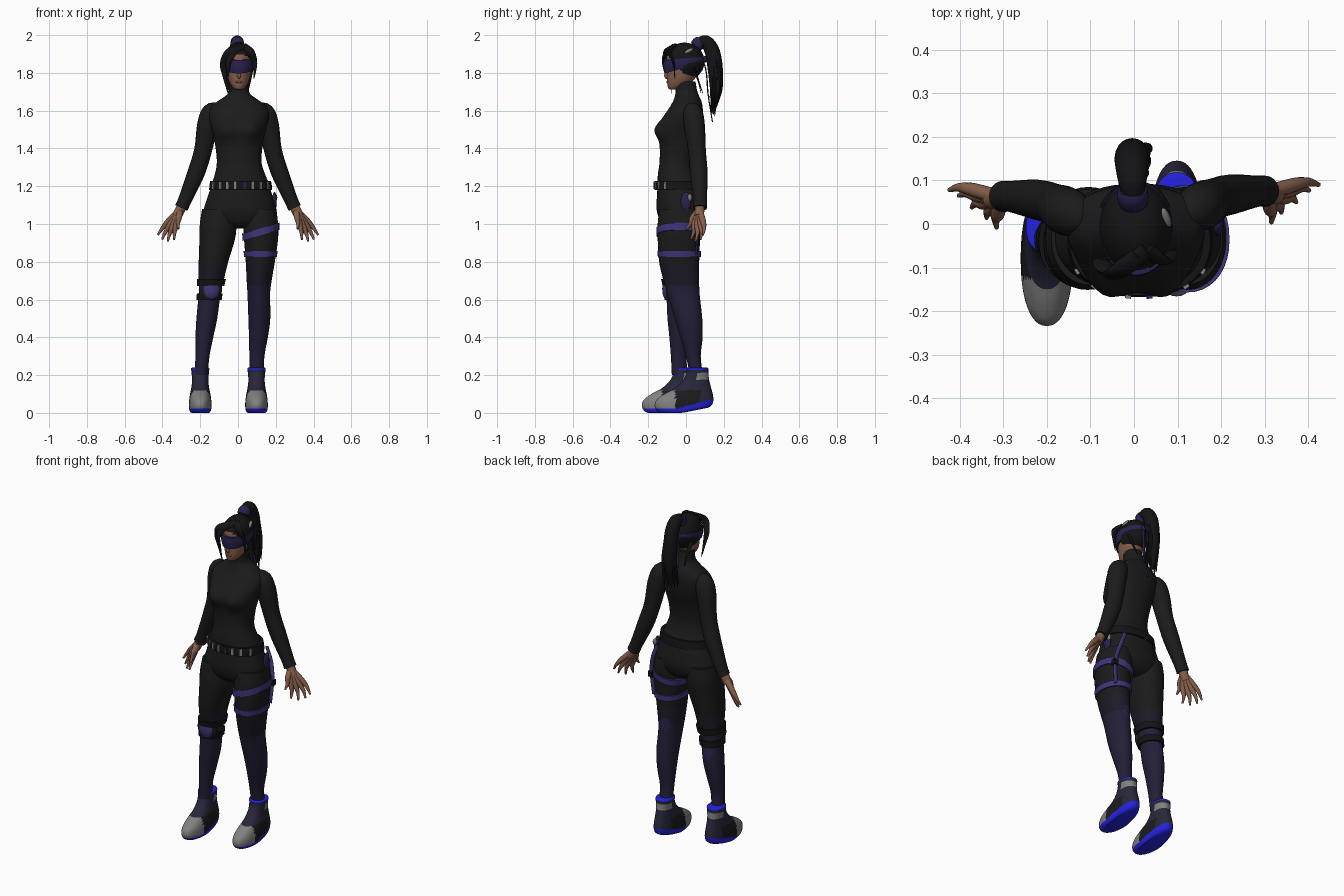
import bpy, bmesh, math, random
from mathutils import Vector, Matrix
random.seed(4)

def material(name, *rgb):
    m = bpy.data.materials.new(name)
    m.diffuse_color = (*rgb, 1)
    return m

CLOTH = material("black cloth", .011, .011, .011)
HAIR = material("hair black", .007, .007, .008)
FADE = material("faded indigo", .012, .011, .020)
INDIGO = material("indigo", .016, .014, .038)
PURPLE = material("purple", .055, .034, .19)
DEEP = material("deep purple", .022, .016, .075)
BLUE = material("sole blue", .018, .016, .72)
GREY = material("grey", .22, .22, .22)
SKIN = material("skin", .24, .115, .072)
NAVY = material("boot navy", .020, .020, .042)

def finish(name, bm, mats, rule=None):
    bmesh.ops.recalc_face_normals(bm, faces=bm.faces)
    if rule:
        for f in bm.faces:
            f.material_index = mats.index(rule(f.calc_center_median()))
    me = bpy.data.meshes.new(name)
    bm.to_mesh(me)
    bm.free()
    for m in mats:
        me.materials.append(m)
    ob = bpy.data.objects.new(name, me)
    bpy.context.collection.objects.link(ob)
    return ob

def spline(rows, k):
    """Catmull-Rom through tuples of numbers."""
    out = []
    for i in range(len(rows) - 1):
        a, b, c, d = (rows[max(0, min(len(rows) - 1, i + j))] for j in (-1, 0, 1, 2))
        for s in range(k):
            t = s / k
            out.append([.5 * (2*q + (r-p)*t + (2*p-5*q+4*r-s_)*t*t + (3*q-p-3*r+s_)*t**3)
                        for p, q, r, s_ in zip(a, b, c, d)])
    return out + [list(rows[-1])]

def skin_rings(name, rings, mats, rule=None):
    bm = bmesh.new()
    vs = [[bm.verts.new(p) for p in r] for r in rings]
    n = len(vs[0])
    for a, b in zip(vs, vs[1:]):
        for i in range(n):
            bm.faces.new((a[i], a[(i+1) % n], b[(i+1) % n], b[i]))
    bm.faces.new(vs[0])
    bm.faces.new(vs[-1])
    return finish(name, bm, mats, rule)

def loft(name, rows, mats, rule=None, p=2.0, k=4, n=36, sculpt=None):
    """Rows are (z, centre x, half width, front y, back y)."""
    rings = []
    for z, xc, rx, yf, yb in spline(rows, k):
        ring = []
        for i in range(n):
            a = 2 * math.pi * i / n
            c, s = math.cos(a), math.sin(a)
            v = Vector((xc + rx * math.copysign(abs(c) ** (2/p), c),
                        (yf+yb)/2 + (yb-yf)/2 * math.copysign(abs(s) ** (2/p), s), z))
            ring.append(sculpt(v) if sculpt else v)
        rings.append(ring)
    return skin_rings(name, rings, mats, rule)

def tube(name, pts, mat, flat=1.0, n=10, k=4):
    """Points are (x, y, z, radius); flat scales the depth."""
    pts = spline(pts, k)
    rings = []
    for i, q in enumerate(pts):
        t = (Vector(pts[min(i+1, len(pts)-1)][:3]) - Vector(pts[max(i-1, 0)][:3])).normalized()
        u = (Vector((1, 0, 0)) - t * t.x).normalized()
        w = t.cross(u)
        r = max(q[3], .001)
        rings.append([Vector(q[:3]) + u*r*math.cos(2*math.pi*j/n) + w*r*flat*math.sin(2*math.pi*j/n)
                      for j in range(n)])
    return skin_rings(name, rings, [mat])

def blob(name, loc, scale, mat, rot=None, box=False):
    bm = bmesh.new()
    if box:
        bmesh.ops.create_cube(bm, size=2)
    else:
        bmesh.ops.create_uvsphere(bm, u_segments=20, v_segments=12, radius=1)
    m = Matrix.Translation(loc) @ (rot or Matrix()) @ Matrix.Diagonal((*scale, 1))
    bmesh.ops.transform(bm, matrix=m, verts=bm.verts)
    return finish(name, bm, [mat])

def band(name, rows, z0, z1, off, mat, tilt=0):
    """Strap that hugs a lofted leg."""
    def at(z):
        for a, b in zip(rows, rows[1:]):
            if a[0] >= z >= b[0]:
                t = (a[0]-z) / (a[0]-b[0])
                r = [p + (q-p)*t for p, q in zip(a, b)]
                return (z, r[1], r[2]+off, r[3]-off, r[4]+off)
    xc = at((z0+z1)/2)[1]
    return loft(name, [at(z1), at((z0+z1)/2), at(z0)], [mat], k=2, p=2.15,
                sculpt=lambda v: Vector((v.x, v.y, v.z + tilt*(v.x-xc))))

# sweater with high collar
def bust(v):
    for x in (-.065, .075):
        d = ((v.x-x)/.06)**2 + ((v.z-1.5)/.055)**2
        if v.y < 0:
            v.y -= .038 * math.exp(-d)
    return v

loft("sweater", [(1.222, .013, .148, -.152, .070), (1.27, .01, .131, -.148, .05), (1.33, .006, .118, -.14, .042),
     (1.42, .005, .126, -.138, .055), (1.5, .005, .143, -.138, .078), (1.57, .005, .158, -.115, .088),
     (1.62, .005, .148, -.085, .088), (1.655, .005, .105, -.066, .08), (1.685, .005, .063, -.057, .066),
     (1.71, .005, .052, -.056, .058), (1.755, .005, .05, -.06, .05)], [CLOTH], p=2.2, n=48, sculpt=bust)

# arms and hands
for side, s, dy in (("left", 1, 0), ("right", -1, -.012)):
    mir = lambda pts: [(s*x, y+dy, z, r) for x, y, z, r in pts]
    tube(side + "_sleeve", mir([(.10, .025, 1.605, .035), (.14, .035, 1.59, .052), (.162, .045, 1.52, .055),
         (.185, .058, 1.39, .047), (.222, .068, 1.27, .046), (.28, .075, 1.13, .036), (.300, .075, 1.085, .036)]),
         CLOTH, n=20)
    tube(side + "_wrist", mir([(.29, .075, 1.11, .026), (.312, .072, 1.065, .026), (.325, .07, 1.04, .026)]), SKIN)
    for i, (kx, ky, kz, tx, ty, tz) in enumerate([
            (.312, .035, 1.035, .315, .003, .975), (.325, .045, 1.00, .338, .026, .918),
            (.342, .06, .995, .372, .05, .908), (.357, .077, 1.00, .402, .077, .918),
            (.368, .09, 1.015, .424, .09, .942)]):
        mx, my, mz = (kx+tx)/2 + .004, (ky+ty)/2 + .006, (kz+tz)/2
        tube(f"{side}_finger_{i+1}", mir([(.308, .072, 1.075, .018), (kx, ky, kz, .016),
             (mx, my, mz, .0105), (tx, ty, tz, .005)]), SKIN, k=3)

# trousers
RIGHT = [(1.08, -.10, .09, -.14, .08), (1.0, -.105, .097, -.15, .085), (.92, -.11, .094, -.15, .075),
         (.8, -.13, .078, -.142, .055), (.7, -.142, .066, -.12, .04), (.63, -.15, .058, -.105, .03),
         (.5, -.165, .055, -.098, .035), (.4, -.178, .047, -.088, .022), (.3, -.188, .037, -.08, .003),
         (.2, -.196, .036, -.075, .01)]
LEFT = [(1.08, .115, .088, -.14, .08), (1.0, .12, .092, -.15, .085), (.92, .122, .09, -.15, .075),
        (.8, .118, .077, -.14, .07), (.7, .112, .066, -.118, .07), (.63, .11, .06, -.098, .072),
        (.5, .113, .058, -.06, .086), (.4, .108, .05, -.03, .088), (.3, .1, .04, 0, .078),
        (.2, .098, .038, .02, .09)]
loft("trouser_seat", [(1.225, .014, .146, -.148, .068), (1.13, .011, .176, -.155, .086), (1.06, .009, .19, -.153, .092),
     (1.0, .008, .15, -.125, .07), (.975, .008, .07, -.07, .03)], [CLOTH], p=2.2, n=48)
for side, rows, px, pz in (("left", LEFT, .10, .68), ("right", RIGHT, -.165, .56)):
    def shade(c):
        if c.y > .0 and ((c.x-px)/.03)**2 + ((c.z-pz)/.035)**2 < 1:
            return DEEP
        return CLOTH if c.z > .79 else FADE if c.z > .68 else INDIGO
    loft(side + "_trouser_leg", rows, [CLOTH, FADE, INDIGO, DEEP], shade, p=2.1, k=6)

# thigh straps on the left leg
band("upper_thigh_strap", LEFT, .94, .978, .007, PURPLE, .3)
band("lower_thigh_strap", LEFT, .825, .858, .007, PURPLE)
tube("hip_strap", [(.135, .085, 1.16, .011), (.165, .083, 1.08, .013), (.187, .065, .98, .013),
     (.178, .055, .84, .012)], PURPLE, flat=.5)
blob("strap_buckle", (.19, .063, .965), (.014, .014, .016), HAIR, box=True)
blob("hip_pouch", (.193, .0, 1.12), (.012, .028, .05), DEEP)
blob("hip_clip", (.197, .02, 1.14), (.011, .012, .02), GREY)

# knee pad on the right leg
for z in (.615, .69):
    band("knee_strap", RIGHT, z - .018, z + .018, .010, HAIR)
blob("knee_pad_backing", (-.146, -.088, .655), (.062, .03, .065), CLOTH)
blob("knee_pad", (-.143, -.098, .657), (.046, .028, .062), PURPLE)

# belt with studs
loft("belt", [(1.228, .014, .161, -.164, .08), (1.205, .014, .165, -.168, .083), (1.18, .014, .167, -.166, .086)],
     [HAIR], p=2.2, k=2, n=48)
for i, a in enumerate((-150, -128, -113, -98, -84, -70, -52, -30)):
    a = math.radians(a)
    x, y = .014 + .164*math.copysign(abs(math.cos(a))**.91, math.cos(a)), -.042 - .125*abs(math.sin(a))**.91
    blob(f"belt_stud_{i+1}", (x, y, 1.205), (.007, .005, .02), DEEP if i == 4 else GREY,
         Matrix.Rotation(a + math.pi/2, 4, 'Z'), True)

# boots
BOOT = [(0, 0, .047, -.135, .12), (.012, 0, .057, -.155, .137), (.04, 0, .06, -.166, .145), (.07, 0, .058, -.155, .143),
        (.10, 0, .053, -.115, .137), (.13, 0, .047, -.06, .13), (.17, 0, .043, -.018, .122), (.21, 0, .046, .002, .118),
        (.235, 0, .048, .002, .118), (.24, 0, .04, .012, .11)]

for side, bx, by in (("left", .098, 0), ("right", -.2, -.068)):
    def place(v):
        lift = .2 * max(0, v.y + .02) * (1 - v.z/.24)
        return Vector((v.x + bx, v.y + by, v.z + lift))
    def paint(c):
        y = c.y - by
        if c.z < .022 + .27 * max(0, y + .05):
            return BLUE
        if y < -.055 and c.z < .115 or y > .055 and .175 < c.z < .212:
            return GREY
        if c.z > .228:
            return BLUE
        return CLOTH if c.z < .12 and y < .08 else NAVY
    loft(side + "_boot", BOOT, [BLUE, GREY, CLOTH, NAVY], paint, p=2.25, k=5, n=48, sculpt=place)

# head
loft("head", [(1.713, .005, .018, -.088, -.045), (1.722, .005, .032, -.095, -.01), (1.75, .005, .05, -.1, .03),
     (1.79, .005, .062, -.101, .06), (1.84, .005, .068, -.103, .08), (1.9, .005, .066, -.1, .08),
     (1.94, .005, .04, -.06, .05)], [SKIN])
blob("nose", (.005, -.101, 1.785), (.01, .015, .017), SKIN)
blob("mouth", (.005, -.097, 1.752), (.018, .007, .006), SKIN)

# hair cap, opened over the face
bm = bmesh.new()
bmesh.ops.create_uvsphere(bm, u_segments=48, v_segments=32, radius=1)
for v in bm.verts:
    v.co = Vector((.005 + .083*v.co.x, -.008 + .106*v.co.y, 1.86 + .1*v.co.z))
hairline = lambda c: 1.895 - 1.1*(c.y + .1) if c.y < .02 else 1.76
bmesh.ops.delete(bm, geom=[f for f in bm.faces if f.calc_center_median().z < hairline(f.calc_center_median())],
                 context='FACES')
finish("hair_cap", bm, [HAIR])
blob("hair_clip", (.074, .015, 1.917), (.008, .026, .01), GREY,
     Matrix.Rotation(-.6, 4, 'Y') @ Matrix.Rotation(.6, 4, 'X'))

# loose strands round the face
for i, pts in enumerate([
        [(.03, -.06, 1.945, .02), (-.04, -.108, 1.91, .026), (-.076, -.09, 1.85, .02), (-.07, -.08, 1.78, .011), (-.052, -.075, 1.69, .002)],
        [(.03, -.06, 1.945, .02), (.068, -.085, 1.91, .02), (.09, -.065, 1.85, .012), (.085, -.06, 1.77, .002)],
        [(.01, -.07, 1.945, .015), (-.03, -.112, 1.9, .018), (-.052, -.12, 1.85, .014), (-.05, -.108, 1.78, .002)],
        [(.07, .04, 1.83, .014), (.06, .065, 1.76, .009), (.05, .09, 1.69, .002)],
        [(-.065, .04, 1.83, .014), (-.055, .065, 1.76, .009), (-.045, .08, 1.69, .002)]]):
    tube(f"face_strand_{i+1}", pts, HAIR, flat=.5)

# ponytail with tie and ribbon
TAIL = [(0, .045, 1.93, .028), (-.003, .075, 1.962, .028), (-.004, .11, 1.962, .035), (-.004, .14, 1.91, .04),
        (-.004, .155, 1.82, .04), (-.004, .16, 1.72, .034), (-.004, .15, 1.64, .02), (-.004, .145, 1.58, .003)]
tube("ponytail", TAIL, HAIR, n=20)
for i in range(12):
    dx, dy, e = random.uniform(-.022, .022), random.uniform(-.01, .018), random.uniform(-.03, .08)
    tube(f"ponytail_strand_{i+1}", [(x + dx*j/3, y + dy*j/4, z + e*max(0, j-4)/3, r*.45)
         for j, (x, y, z, r) in enumerate(TAIL)], HAIR, flat=.7, n=8)
tube("hair_tie", [(-.001, .052, 1.94, .034), (-.003, .066, 1.955, .036), (-.003, .078, 1.962, .033)], DEEP, n=20)
for x, z in ((.022, 1.54), (-.02, 1.68)):
    tube("ribbon", [(x*.5, .09, 1.87, .008), (x, .108, 1.8, .009), (x*1.2, .118, 1.68, .008),
         (x, .14, z, .007)], DEEP, flat=.4)

# blindfold, narrowing and rising to the back
def wrap(v):
    t = (v.y + .12) / .22
    return Vector((v.x, v.y, 1.832 + .04*t + (v.z - 1.832)*(1 - .62*t)))
loft("blindfold", [(1.868, .005, .084, -.117, .098), (1.832, .005, .084, -.119, .1), (1.795, .005, .078, -.113, .097)],
     [DEEP], k=3, n=40, sculpt=wrap)
blob("blindfold_knot", (.005, .1, 1.872), (.022, .013, .017), DEEP)

# smooth shading with sharp edges kept
for ob in bpy.context.scene.objects:
    ob.select_set(True)
    bpy.context.view_layer.objects.active = ob
bpy.ops.object.shade_smooth_by_angle(angle=math.radians(40))
